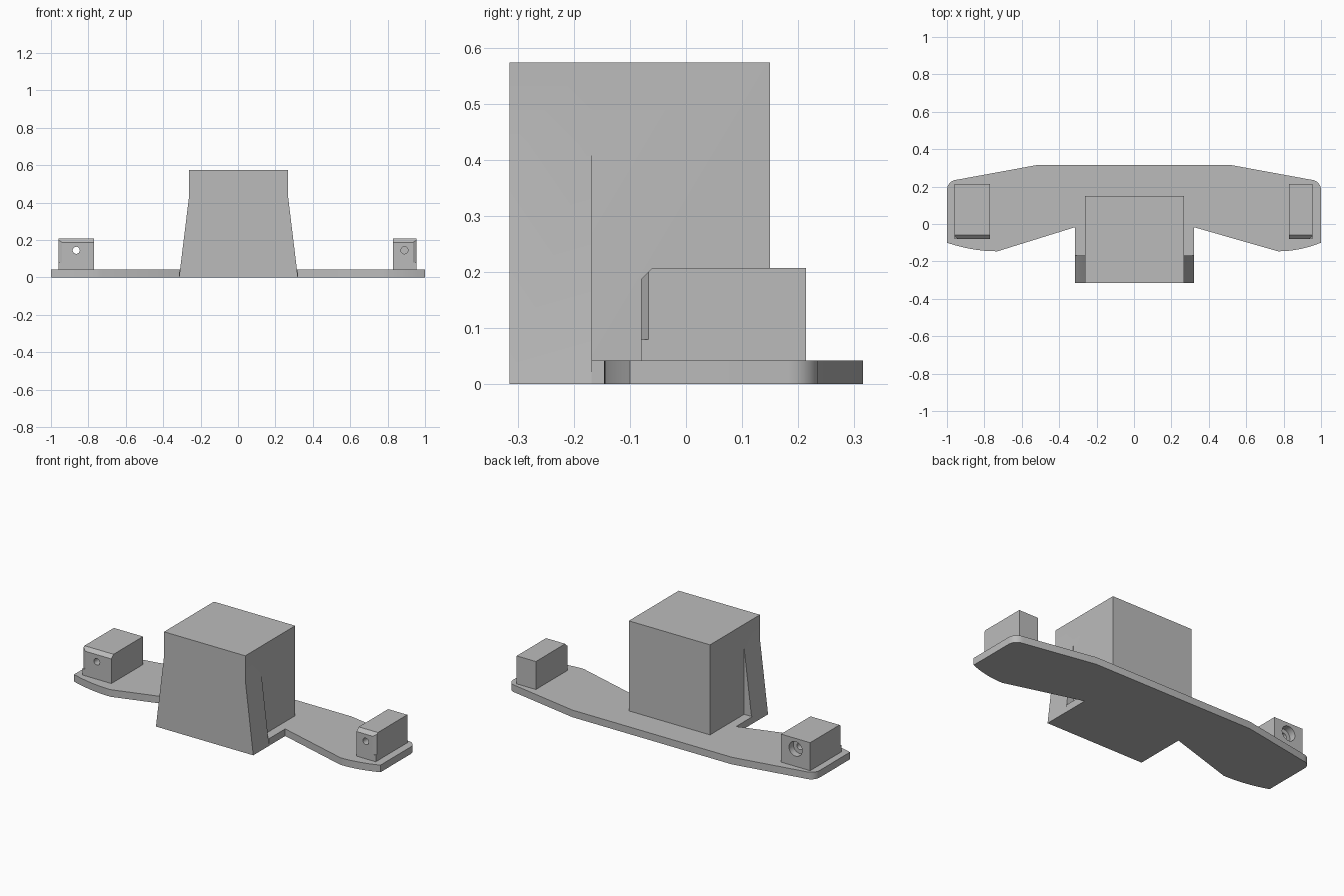
import bpy, bmesh, math
from mathutils import Vector

if "Cube" in bpy.data.objects:
    bpy.data.objects.remove(bpy.data.objects["Cube"])

gray = bpy.data.materials.new("light_gray")
gray.diffuse_color = (0.5, 0.5, 0.5, 1)
gray.use_nodes = True
gray.node_tree.nodes["Principled BSDF"].inputs["Base Color"].default_value = gray.diffuse_color


def prism(name, outline, start, sweep):
    """Solid made by sweeping an outline; start maps (a, b) to 3D."""
    bm = bmesh.new()
    face = bm.faces.new([bm.verts.new(start(a, b)) for a, b in outline])
    ext = bmesh.ops.extrude_face_region(bm, geom=[face])
    verts = [g for g in ext["geom"] if isinstance(g, bmesh.types.BMVert)]
    bmesh.ops.translate(bm, verts=verts, vec=Vector(sweep))
    bmesh.ops.recalc_face_normals(bm, faces=bm.faces[:])
    mesh = bpy.data.meshes.new(name)
    bm.to_mesh(mesh)
    bm.free()
    ob = bpy.data.objects.new(name, mesh)
    bpy.context.collection.objects.link(ob)
    mesh.materials.append(gray)
    return ob


def combine(target, other, operation):
    """Apply a boolean and discard the helper."""
    mod = target.modifiers.new("combine", "BOOLEAN")
    mod.operation, mod.solver, mod.object = operation, "EXACT", other
    bpy.context.view_layer.objects.active = target
    bpy.ops.object.modifier_apply(modifier=mod.name)
    bpy.data.objects.remove(other, do_unlink=True)


def cylinder_y(x, z, r, y0, y1):
    pts = [(x + r * math.cos(t * math.tau / 32), z + r * math.sin(t * math.tau / 32)) for t in range(32)]
    return prism("bore", pts, lambda a, b: (a, y0, b), (0, y1 - y0, 0))


def smooth(ob):
    bpy.ops.object.select_all(action="DESELECT")
    ob.select_set(True)
    bpy.context.view_layer.objects.active = ob
    bpy.ops.object.shade_smooth_by_angle(angle=math.radians(25))


T = 0.042          # plate thickness
FRONT, STEP, BACK = -0.315, -0.168, 0.15


def wing(side, inner, knee):
    """Half plate outline, from the back edge round to the tower."""
    pts = [(0.52, 0.315), (0.945, 0.237)]
    cx, cy, r = 0.945, 0.182, 0.055          # rounded back corner
    pts += [(cx + r * math.cos(math.radians(a)), cy + r * math.sin(math.radians(a)))
            for a in range(75, -1, -15)]
    for i in range(9):                       # shallow front curve
        u = i / 8
        pts.append((1 - (1 - knee) * u, -0.1 - 0.046 * (1 - (1 - u) ** 2)))
    pts += [(inner, -0.017), (inner, STEP)]
    return [(side * x, y) for x, y in pts]


# Base plate, continuing under the tower
outline = wing(1, 0.32, 0.77) + wing(-1, 0.315, 0.73)[::-1]
plate = prism("base_plate", outline, lambda a, b: (a, b, 0), (0, 0, T))

# Tower with flared front cheeks
profile = [(-0.315, 0), (0.32, 0), (0.268, 0.43), (0.268, 0.573), (-0.262, 0.573), (-0.262, 0.43)]
tower = prism("tower", profile, lambda a, b: (a, FRONT, b), (0, STEP - FRONT, 0))
core = [(-0.262, 0), (0.268, 0), (0.268, 0.573), (-0.262, 0.573)]
combine(tower, prism("core", core, lambda a, b: (a, FRONT, b), (0, BACK - FRONT, 0)), "UNION")
combine(plate, tower, "UNION")
plate.name = "base_plate_and_tower"
smooth(plate)

# End blocks with chamfered front edges and a pin hole
Y0, Y1, TOP = -0.08, 0.214, 0.207
for name, x0, x1, outer, hole in (("left_block", -0.96, -0.77, -0.96, -0.865),
                                  ("right_block", 0.83, 0.955, 0.955, 0.89)):
    side_profile = [(Y0, T), (Y1, T), (Y1, TOP), (-0.06, TOP), (Y0, 0.187)]
    block = prism(name, side_profile, lambda a, b: (x0, a, b), (x1 - x0, 0, 0))
    # Outer front edge bevel, stopping above the foot
    s = 1 if outer > 0 else -1
    wedge = [(outer - s * 0.02, Y0), (outer, Y0 + 0.013), (outer + s * 0.02, Y0 + 0.013),
             (outer + s * 0.02, Y0 - 0.02), (outer - s * 0.02, Y0 - 0.02)]
    combine(block, prism("edge_cut", wedge, lambda a, b: (a, b, 0.08), (0, 0, 0.3)), "DIFFERENCE")
    # Pin hole at the front, wider recess at the back of the left block
    end = Y1 + 0.05 if s < 0 else Y0 + 0.15
    combine(block, cylinder_y(hole, 0.145, 0.019, Y0 - 0.05, end), "DIFFERENCE")
    if s < 0:
        combine(block, cylinder_y(hole, 0.145, 0.043, Y1 - 0.04, Y1 + 0.05), "DIFFERENCE")
    smooth(block)
